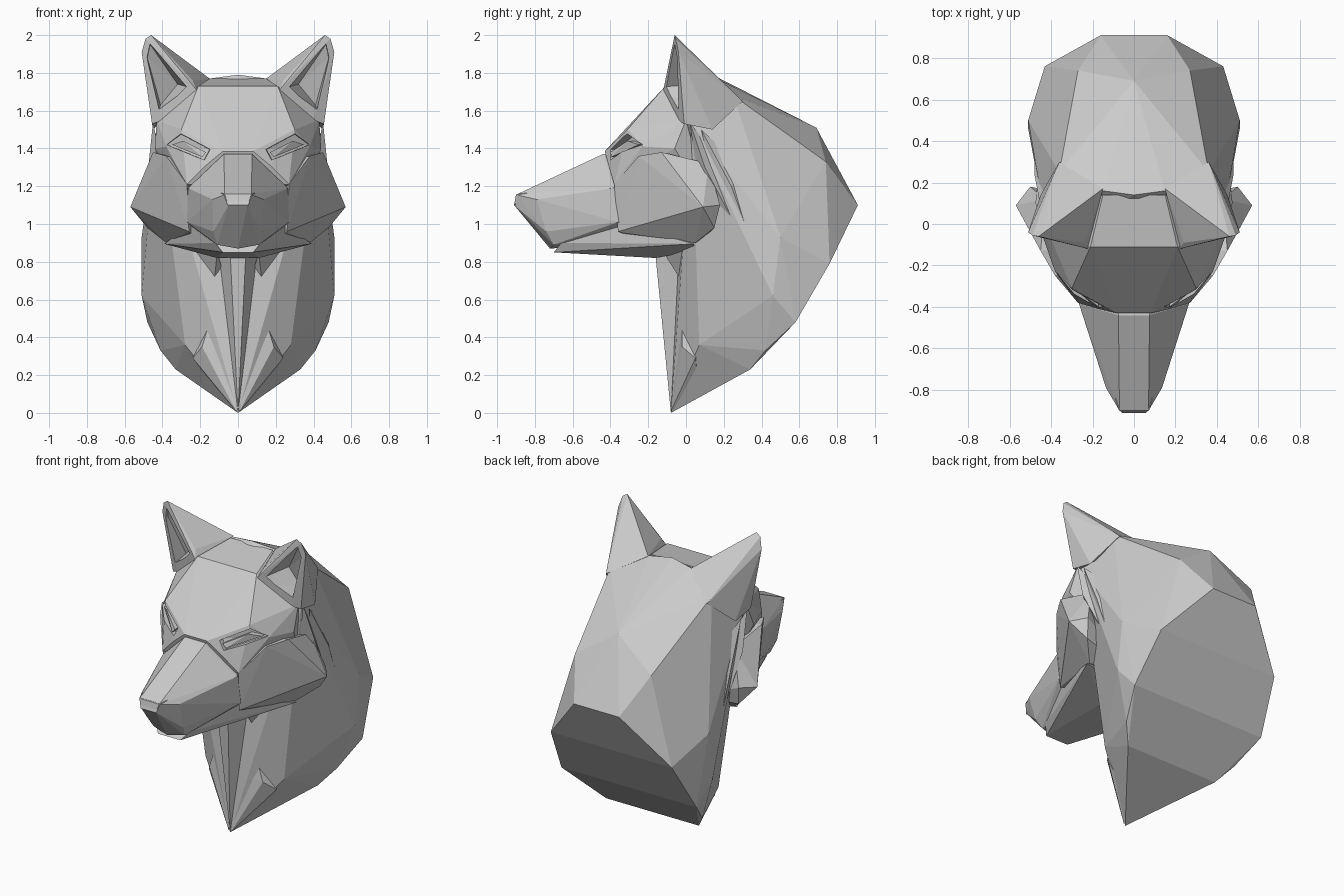
import bpy, bmesh, math


def hull(name, pts, sides=(1, -1)):
    """Faceted solid around points; sides mirrors them across x."""
    bm = bmesh.new()
    for p in sorted({(s * x, y, z) for x, y, z in pts for s in sides}):
        bm.verts.new(p)
    bmesh.ops.convex_hull(bm, input=bm.verts[:])
    loose = [v for v in bm.verts if not v.link_faces]
    bmesh.ops.delete(bm, geom=loose, context='VERTS')
    bmesh.ops.dissolve_limit(bm, angle_limit=math.radians(1), verts=bm.verts[:], edges=bm.edges[:])
    bmesh.ops.recalc_face_normals(bm, faces=bm.faces[:])
    me = bpy.data.meshes.new(name)
    bm.to_mesh(me)
    bm.free()
    ob = bpy.data.objects.new(name, me)
    bpy.context.collection.objects.link(ob)
    return ob


def pair(name, pts):
    return [hull(name + tag, pts, (s,)) for s, tag in ((1, "_left"), (-1, "_right"))]


def cut(targets, cutters):
    """Carve the cutters out of the targets, then remove the cutters."""
    for ob in targets:
        for c in cutters:
            m = ob.modifiers.new("carve", 'BOOLEAN')
            m.operation, m.object, m.solver = 'DIFFERENCE', c, 'EXACT'
        bpy.context.view_layer.update()
        dg = bpy.context.evaluated_depsgraph_get()
        me = bpy.data.meshes.new_from_object(ob.evaluated_get(dg))
        ob.modifiers.clear()
        ob.data = me
    for c in cutters:
        bpy.data.objects.remove(c)


# neck and mane, with the slanted cap at the back
hull("mane", [
    (0, .14, 1.79), (.15, .16, 1.77), (.36, .25, 1.68), (0, .69, 1.51), (.27, .74, 1.33),
    (.16, .91, 1.10), (.43, .76, .79), (.51, .50, .93), (.51, .46, .62),
    (.48, .58, .48), (.41, .42, .33), (.33, .34, .23), (.09, .07, .08), (0, -.08, 0),
    (.43, .03, 1.52), (.38, .13, .88), (.28, .07, .36), (.14, .03, .80), (.2, 0, 1.6)])

# chest ridge and fur tufts
hull("chest_ridge", [(.04, -.16, .82), (0, -.08, 0), (.12, 0, .85), (.07, 0, .45), (.1, .1, .9)])
pair("chest_tuft", [(.12, -.02, .58), (.19, -.02, .35), (.24, .05, .29), (.01, -.08, .01),
                    (.06, -.05, .38), (.1, .07, .1), (.14, .1, .5)])
pair("throat_tuft", [(.11, -.12, .85), (.26, .0, .88), (.13, .0, .66), (.2, .1, .8), (.08, -.02, .75)])
pair("ruff_front", [(.45, .02, 1.54), (.475, .1, 1.3), (.455, .30, .92), (.36, .08, 1.1), (.4, .2, 1.3)])
pair("ruff_back", [(.45, .08, 1.5), (.48, .24, 1.2), (.48, .38, .81), (.4, .2, 1.0), (.4, .3, 1.3)])

# skull with brow
skull = hull("skull", [
    (.21, -.11, 1.73), (0, -.11, 1.73), (.15, .14, 1.77), (.30, -.31, 1.50), (.08, -.43, 1.385),
    (.38, -.23, 1.41), (.44, -.06, 1.40), (.43, .0, 1.55), (.17, -.41, 1.31), (.27, -.38, 1.21),
    (.35, .12, 1.1), (.2, .1, .95)])

# cheeks
cheeks = pair("cheek", [
    (.45, -.13, 1.38), (.38, -.25, 1.36), (.57, .09, 1.09), (.50, .18, 1.10), (.48, .15, .98),
    (.38, .05, .90), (.27, -.38, 1.21), (.26, -.36, .96), (.2, -.2, .90), (.1, -.1, 1.3),
    (.1, .1, .92), (.43, .12, 1.32)])

# upper muzzle
hull("muzzle", [
    (.07, -.90, 1.155), (.05, -.91, 1.10), (.135, -.79, 1.13), (.13, -.74, .96), (.11, -.70, .89),
    (0, -.72, .87), (.075, -.44, 1.37), (.18, -.41, 1.27), (.265, -.385, 1.19), (.27, -.36, 1.01),
    (.08, -.2, 1.35), (.24, -.2, .98), (.15, -.3, .90)])

# nose pad edge
hull("nose", [(.075, -.895, 1.158), (.055, -.912, 1.10), (.09, -.84, 1.165), (.03, -.80, 1.10)])

# lower jaw
hull("jaw", [
    (.08, -.70, .85), (.12, -.66, .90), (.25, -.34, 1.0), (.22, -.34, .88), (.3, -.2, .95),
    (.39, .04, .895), (.11, -.16, .82), (.2, .05, .86), (.1, 0, 1.0)])

# slanted eye sockets and eyes
sockets = pair("socket_cutter", [
    (.14, -.50, 1.395), (.31, -.42, 1.48), (.385, -.35, 1.42), (.17, -.50, 1.335),
    (.15, -.37, 1.395), (.30, -.265, 1.475), (.375, -.21, 1.42), (.18, -.37, 1.34)])
cut([skull] + cheeks, sockets)
pair("eye", [
    (.17, -.40, 1.38), (.29, -.31, 1.44), (.35, -.25, 1.42), (.19, -.395, 1.355),
    (.17, -.30, 1.38), (.29, -.2, 1.44), (.35, -.17, 1.42), (.19, -.3, 1.355)])

# hollow ears
ears = pair("ear", [
    (.46, -.06, 2.0), (.49, -.055, 1.98), (.51, -.04, 1.91), (.455, -.01, 1.53), (.40, -.04, 1.55),
    (.22, -.12, 1.71), (.24, -.09, 1.76), (.30, .03, 1.84), (.15, .17, 1.77), (.36, .30, 1.65),
    (.45, .14, 1.50)])
hollows = pair("ear_cutter", [
    (.47, -.20, 1.98), (.49, -.20, 1.91), (.43, -.20, 1.57), (.245, -.20, 1.72),
    (.465, -.045, 1.95), (.48, -.025, 1.88), (.41, .06, 1.63), (.32, .06, 1.74)])
cut(ears + [skull], hollows)
